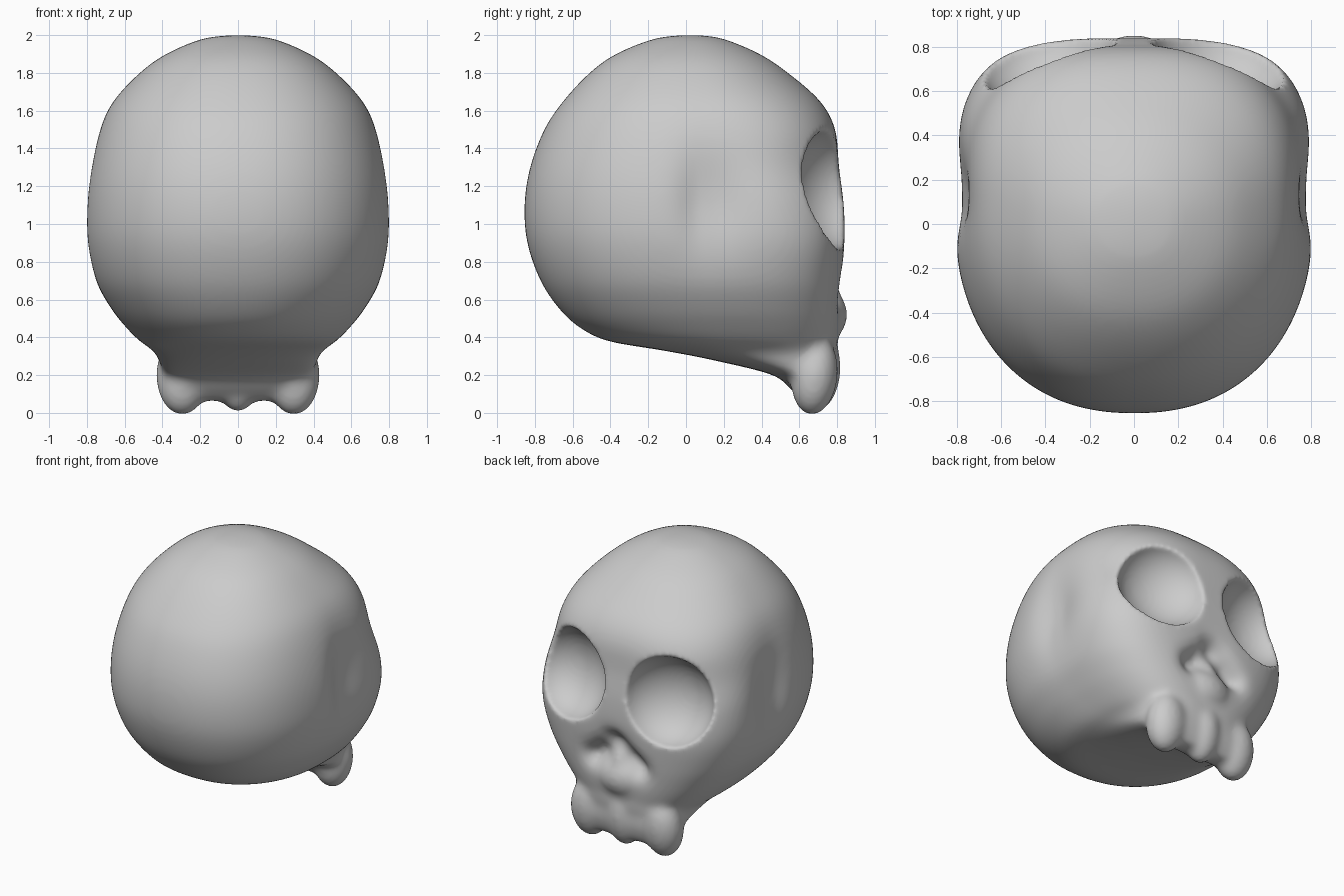
import bpy, bmesh, math
from mathutils import Vector, Matrix

if "Cube" in bpy.data.objects:
    bpy.data.objects.remove(bpy.data.objects["Cube"])

# z, half width, back y, front y, front squareness
ROWS = [(2.0, .03, -.02, .07, 2.0), (1.98, .19, -.17, .2, 2.0), (1.9, .38, -.37, .39, 2.1),
        (1.8, .52, -.51, .54, 2.2), (1.65, .66, -.65, .71, 2.4), (1.5, .735, -.75, .79, 2.6),
        (1.3, .785, -.825, .81, 2.8), (1.1, .81, -.855, .835, 3.3), (.9, .805, -.84, .84, 3.6),
        (.7, .755, -.77, .83, 3.4), (.55, .67, -.67, .82, 3.2), (.45, .59, -.56, .81, 3.1),
        (.38, .52, -.41, .80, 3.0), (.33, .45, -.12, .80, 3.0), (.28, .42, .14, .79, 3.0),
        (.2, .40, .46, .79, 3.2), (.12, .37, .56, .77, 3.2), (.065, .31, .62, .74, 3.0)]


def sample(t):
    i = min(int(t), len(ROWS) - 2)
    f = t - i
    p = [ROWS[max(0, min(len(ROWS) - 1, i + k))] for k in (-1, 0, 1, 2)]
    return [b + .5 * f * (c - a + f * (2 * a - 5 * b + 4 * c - d + f * (3 * (b - c) + d - a)))
            for a, b, c, d in zip(*p)]


def seg_dist(p, a, b):
    ab = b - a
    t = max(0, min(1, (p - a).dot(ab) / ab.dot(ab)))
    return (p - a - ab * t).length


def dent(p):
    side = 1 if p.x > 0 else -1
    # temple hollow
    if abs(p.x) > .4:
        sy = .22 if p.y > .1 else .13
        g = math.exp(-((p.y - .1) / sy) ** 2 - ((p.z - 1.12) / .26) ** 2)
        p.x -= side * .065 * g
    # nose cavity: an upside-down V
    if p.y > .3:
        q = Vector((abs(p.x), 0, p.z))
        d = seg_dist(q, Vector((0, 0, .8)), Vector((.18, 0, .65)))
        p.y -= .1 * math.exp(-(d / .07) ** 2)
    return p


def blob(bm, loc, size, tilt=0, yaw=0):
    m = (Matrix.Translation(loc) @ Matrix.Rotation(yaw, 4, 'Z')
         @ Matrix.Rotation(tilt, 4, 'X') @ Matrix.Diagonal((*size, 1)))
    bmesh.ops.create_uvsphere(bm, u_segments=48, v_segments=28, radius=1, matrix=m)


def make(name, bm):
    me = bpy.data.meshes.new(name)
    bmesh.ops.recalc_face_normals(bm, faces=bm.faces)
    bm.to_mesh(me)
    bm.free()
    ob = bpy.data.objects.new(name, me)
    bpy.context.collection.objects.link(ob)
    return ob


# cranium and face lofted from horizontal rings
bm = bmesh.new()
N, LEVELS = 144, 120
rings = []
for k in range(LEVELS + 1):
    z, w, yb, yf, e = sample(k / LEVELS * (len(ROWS) - 1))
    yc = (yb + yf) / 2 + .06 * min(1, (yf - yb) / 1.6)
    ring = []
    for j in range(N):
        a = 2 * math.pi * j / N
        c, s = math.cos(a), math.sin(a)
        n = e if s > 0 else 2.25
        x = w * math.copysign(abs(c) ** (2 / n), c)
        y = yc + (yf - yc if s > 0 else yc - yb) * math.copysign(abs(s) ** (2 / n), s)
        ring.append(bm.verts.new(dent(Vector((x, y, z)))))
    rings.append(ring)
for r0, r1 in zip(rings, rings[1:]):
    for j in range(N):
        bm.faces.new((r0[j], r0[(j + 1) % N], r1[(j + 1) % N], r1[j]))
bm.faces.new(rings[0])
bm.faces.new(rings[-1][::-1])

# upper lip bump and three blunt teeth
blob(bm, (0, .69, .52), (.21, .165, .16))
blob(bm, (0, .70, .215), (.12, .12, .215), -.1)
for s in (-1, 1):
    blob(bm, (s * .295, .68, .2), (.14, .125, .215), -.1)
skull = make("skull", bm)

# eye socket cutters, turned outwards
bm = bmesh.new()
for s in (-1, 1):
    blob(bm, (s * .405, .82, 1.19), (.33, .265, .32), .08, -s * .4)
sockets = make("socket_cutter", bm)
sockets.hide_render = True
sockets.hide_viewport = True


def remesh(size, iterations):
    m = skull.modifiers.new("fuse", 'REMESH')
    m.mode = 'VOXEL'
    m.voxel_size = size
    m.use_smooth_shade = True
    m = skull.modifiers.new("soften", 'SMOOTH')
    m.factor = .5
    m.iterations = iterations


# fuse the parts, carve the sockets, soften the rims
remesh(.018, 16)
m = skull.modifiers.new("carve", 'BOOLEAN')
m.operation = 'DIFFERENCE'
m.solver = 'EXACT'
m.object = sockets
remesh(.016, 6)
